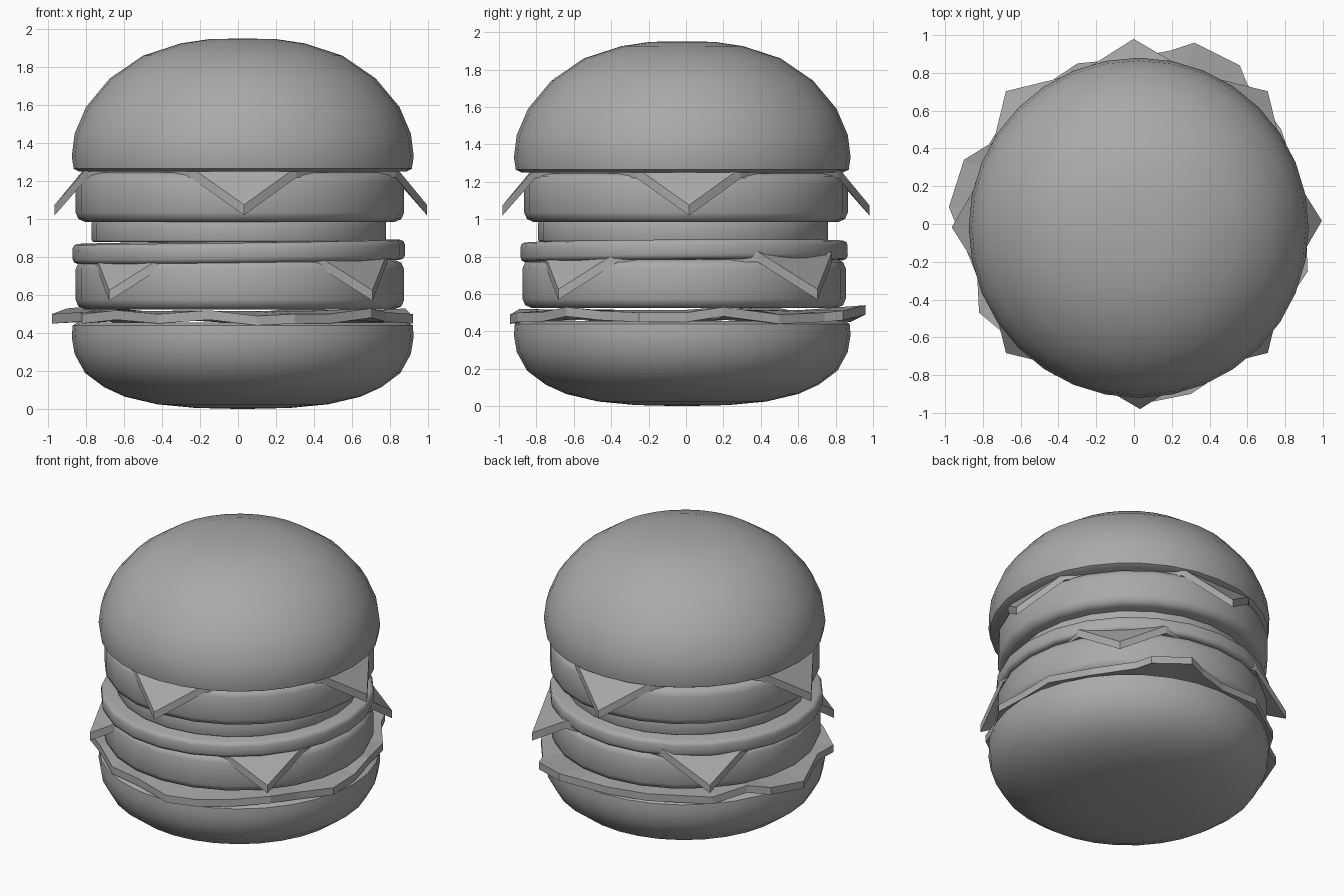
import bpy
import bmesh
from math import cos, sin, pi, radians

cube = bpy.data.objects.get("Cube")
if cube:
    bpy.data.objects.remove(cube, do_unlink=True)

# One flat grey for every layer
grey = bpy.data.materials.new("plain grey")
grey.use_nodes = True
colour = (0.4, 0.4, 0.4, 1)
grey.diffuse_color = colour
grey.node_tree.nodes["Principled BSDF"].inputs["Base Color"].default_value = colour


def finish(name, bm, location=(0, 0, 0), smooth=None):
    """Turn a bmesh into a named object with the shared material."""
    bmesh.ops.recalc_face_normals(bm, faces=bm.faces)
    mesh = bpy.data.meshes.new(name)
    bm.to_mesh(mesh)
    bm.free()
    mesh.materials.append(grey)
    obj = bpy.data.objects.new(name, mesh)
    obj.location = location
    bpy.context.collection.objects.link(obj)
    if smooth:
        bpy.ops.object.select_all(action="DESELECT")
        obj.select_set(True)
        bpy.context.view_layer.objects.active = obj
        bpy.ops.object.shade_smooth_by_angle(angle=radians(smooth))
    return obj


def lathe(name, profile, sides, location):
    """Revolve a (radius, height) profile around the vertical axis."""
    bm = bmesh.new()
    verts = [bm.verts.new((r, 0, z)) for r, z in profile]
    edges = [bm.edges.new(pair) for pair in zip(verts, verts[1:])]
    bmesh.ops.spin(bm, geom=verts + edges, cent=(0, 0, 0), axis=(0, 0, 1),
                   angle=2 * pi, steps=sides, use_duplicate=False)
    bmesh.ops.remove_doubles(bm, verts=bm.verts, dist=0.0005)
    return finish(name, bm, location, smooth=50)


def disc(name, radius, height, bevel, sides, location):
    """Round slab with softened rims."""
    r, h, b = radius, height, bevel
    profile = [(0, 0), (r - b, 0), (r - b * 0.3, b * 0.3), (r, b),
               (r, h - b), (r - b * 0.3, h - b * 0.3), (r - b, h), (0, h)]
    return lathe(name, profile, sides, location)


def thicken(bm, height):
    """Extrude an open sheet straight up into a slab."""
    new = bmesh.ops.extrude_face_region(bm, geom=bm.faces[:], use_keep_orig=True)
    moved = [v for v in new["geom"] if isinstance(v, bmesh.types.BMVert)]
    bmesh.ops.translate(bm, verts=moved, vec=(0, 0, height))


def cheese(name, turn, location):
    """Square slice whose four corners fold down over the patty."""
    fold, half, reach, drop = 0.81, 0.28, 0.98, 0.2
    bm = bmesh.new()
    rim, flaps = [], []
    for i in range(4):
        a = radians(turn + 90 * i)
        c, s = cos(a), sin(a)
        p = bm.verts.new((fold * c + half * s, fold * s - half * c, 0))
        q = bm.verts.new((fold * c - half * s, fold * s + half * c, 0))
        tip = bm.verts.new((reach * c, reach * s, -drop))
        rim += [p, q]
        flaps.append((p, tip, q))
    bm.faces.new(rim)
    for flap in flaps:
        bm.faces.new(flap)
    thicken(bm, 0.055)
    return finish(name, bm, location)


def lettuce(name, outline, thickness):
    """Wavy leaf with a flat middle and an irregular rim."""
    bm = bmesh.new()
    outer = [bm.verts.new(p) for p in outline]
    inner = [bm.verts.new((x * 0.75, y * 0.75, 0.465)) for x, y, z in outline]
    count = len(outer)
    for i in range(count):
        j = (i + 1) % count
        bm.faces.new((outer[i], outer[j], inner[j], inner[i]))
    bm.faces.new(inner)
    thicken(bm, thickness)
    return finish(name, bm)


# Buns
bun_spot = (0.025, -0.02, 0)
lathe("bottom_bun", [(0, 0), (0.25, 0.006), (0.45, 0.025), (0.62, 0.065),
                     (0.73, 0.115), (0.83, 0.19), (0.885, 0.29), (0.9, 0.38),
                     (0.895, 0.44), (0.87, 0.455), (0, 0.455)], 32, bun_spot)
lathe("top_bun", [(0, 1.25), (0.86, 1.25), (0.89, 1.265), (0.9, 1.33),
                  (0.885, 1.45), (0.825, 1.59), (0.7, 1.74), (0.525, 1.86),
                  (0.325, 1.925), (0.17, 1.948), (0, 1.95)], 32, bun_spot)

# Patties and the round slices between them
disc("lower_patty", 0.865, 0.26, 0.05, 24, (0.01, -0.01, 0.525))
disc("upper_patty", 0.865, 0.26, 0.05, 24, (0.01, 0, 0.985))
slice_low = disc("wide_slice", 0.875, 0.105, 0.025, 24, (0.005, -0.01, 0.775))
slice_low.rotation_euler = (0.006, -0.013, 0)
disc("narrow_slice", 0.775, 0.11, 0.01, 24, (0.005, -0.015, 0.88))

# Cheese slices, the upper one turned an eighth of a circle
cheese("lower_cheese", 45, (0.015, 0.01, 0.77))
cheese("upper_cheese", 1, (0.015, 0, 1.22))

# Lettuce leaf
lettuce("lettuce", [
    (0.91, 0, 0.45), (0.92, -0.25, 0.45), (0.78, -0.46, 0.46),
    (0.7, -0.64, 0.48), (0.48, -0.78, 0.45), (0.3, -0.9, 0.45),
    (0.1, -0.94, 0.44), (-0.15, -0.89, 0.47), (-0.42, -0.8, 0.45),
    (-0.64, -0.62, 0.47), (-0.82, -0.47, 0.45), (-0.83, -0.28, 0.46),
    (-0.98, 0.09, 0.45), (-0.9, 0.34, 0.48), (-0.77, 0.42, 0.49),
    (-0.64, 0.62, 0.45), (-0.3, 0.85, 0.47), (0, 0.88, 0.45),
    (0.2, 0.92, 0.47), (0.32, 0.96, 0.49), (0.56, 0.84, 0.46),
    (0.6, 0.74, 0.45), (0.78, 0.5, 0.44), (0.88, 0.2, 0.48)], 0.05)
